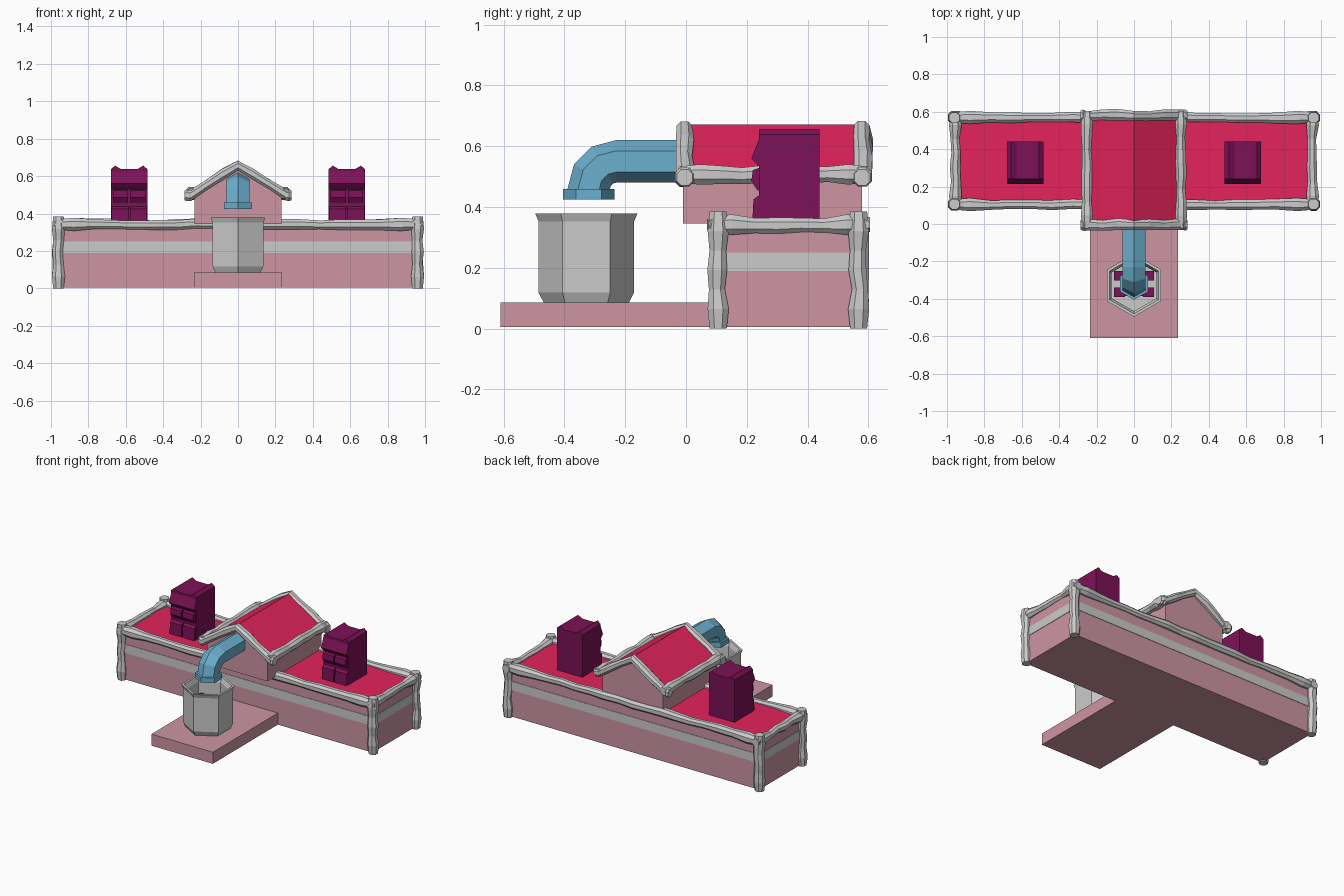
import bpy, bmesh, math, random
from mathutils import Vector

if "Cube" in bpy.data.objects:
    bpy.data.objects.remove(bpy.data.objects["Cube"])

random.seed(7)


def colour(name, *rgb):
    m = bpy.data.materials.new(name)
    m.diffuse_color = [(c / 255) ** 2.2 for c in rgb] + [1]
    m.use_nodes = True
    m.node_tree.nodes["Principled BSDF"].inputs["Base Color"].default_value = m.diffuse_color
    return m


PINK = colour("pink", 203, 148, 162)
RED = colour("red", 226, 40, 92)
PURPLE = colour("purple", 124, 24, 88)
BLUE = colour("blue", 108, 174, 205)


def loft(name, rings, mat=None):
    """Skin a list of equal-length point rings and cap both ends."""
    bm = bmesh.new()
    vs = [[bm.verts.new(p) for p in ring] for ring in rings]
    n = len(vs[0])
    for a, b in zip(vs, vs[1:]):
        for i in range(n):
            j = (i + 1) % n
            bm.faces.new((a[i], a[j], b[j], b[i]))
    bm.faces.new(vs[0][::-1])
    bm.faces.new(vs[-1])
    bmesh.ops.recalc_face_normals(bm, faces=bm.faces)
    me = bpy.data.meshes.new(name)
    bm.to_mesh(me)
    bm.free()
    ob = bpy.data.objects.new(name, me)
    bpy.context.collection.objects.link(ob)
    if mat:
        me.materials.append(mat)
    return ob


def extrude_y(name, profile, y0, y1, mat=None):
    return loft(name, [[(x, y, z) for x, z in profile] for y in (y0, y1)], mat)


def extrude_x(name, profile, x0, x1, mat=None):
    return loft(name, [[(x, y, z) for y, z in profile] for x in (x0, x1)], mat)


def box(name, x0, x1, y0, y1, z0, z1, mat=None):
    return extrude_y(name, [(x0, z0), (x1, z0), (x1, z1), (x0, z1)], y0, y1, mat)


X, Y, Z = Vector((1, 0, 0)), Vector((0, 1, 0)), Vector((0, 0, 1))
SECTION = [(1, .45), (.45, 1), (-.45, 1), (-1, .45),
           (-1, -.45), (-.45, -1), (.45, -1), (1, -.45)]


def beam(name, points, u, v, r, steps, flare=1.2):
    """Rough hewn beam along a polyline with section axes u and v."""
    pts = [Vector(p) for p in points]
    path = [a.lerp(b, i / steps) for a, b in zip(pts, pts[1:]) for i in range(steps)]
    path.append(pts[-1])
    rings = []
    for k, p in enumerate(path):
        end = k in (0, len(path) - 1)
        near = k in (1, len(path) - 2)
        s = r * (0.9 if end else flare if near else random.uniform(.82, 1.08))
        c = p if end or near else p + (u * random.uniform(-1, 1) + v * random.uniform(-1, 1)) * r * .15
        rings.append([c + u * a * s + v * b * s for a, b in SECTION])
    return loft(name, rings)


# Main hall, band, flat roof and front platform
box("hall_walls", -.96, .96, .10, .572, .005, .335, PINK)
box("hall_band", -.963, .963, .097, .575, .19, .25)
box("hall_roof", -.955, .955, .105, .567, .33, .345, RED)
box("platform", -.235, .235, -.61, .11, .005, .085, PINK)

# Rough trim round the hall
for y, n in ((.104, "front"), (.57, "back")):
    beam(n + "_roof_trim", [(-.985, y, .342), (.985, y, .342)], Y, Z, .028, 18, 1.25)
for s, n in ((-1, "left"), (1, "right")):
    beam(n + "_roof_trim", [(s * .955, .075, .342), (s * .955, .605, .342)], X, Z, .027, 7, 1.25)
    for y, m in ((.106, "front"), (.568, "back")):
        beam(f"{n}_{m}_post", [(s * .96, y, 0), (s * .96, y, .385)], X, Y, .031, 6, 1.12)

# Gabled upper house
extrude_y("upper_walls", [(-.232, .345), (.232, .345), (.232, .49), (0, .64), (-.232, .49)],
          -.01, .58, PINK)
extrude_y("gable_roof", [(-.255, .505), (0, .672), (.255, .505), (.24, .485), (0, .635), (-.24, .485)],
          0, .572, RED)
for y, n in ((-.004, "front"), (.58, "back")):
    beam(n + "_gable_trim", [(-.285, y, .497), (-.25, y, .502), (0, y, .659), (.25, y, .502), (.285, y, .497)],
         Y, Z, .029, 3, 1.1)
for s, n in ((-1, "left"), (1, "right")):
    beam(n + "_eave_trim", [(s * .25, -.025, .507), (s * .25, .605, .507)], X, Z, .028, 9, 1.2)


# Carved chimneys with blocky fronts
def side(cx, hw, prof, n):
    extrude_x(n, prof, cx - hw, cx + hw, PURPLE)


for s, n in ((-1, "left"), (1, "right")):
    c = s * .582
    top = [(c + a, z) for a, z in ((-.097, .34), (.097, .34), (.097, .638), (.075, .656),
                                   (.045, .638), (-.045, .638), (-.075, .656), (-.097, .638))]
    extrude_y(n + "_chimney", top, .24, .44, PURPLE)
    side(c, .097, [(.245, .635), (.215, .56), (.238, .535), (.245, .535)], n + "_chimney_brow")
    for t in (-1, 1):
        side(c + t * .046, .041, [(.245, .53), (.22, .522), (.215, .485), (.235, .455), (.245, .455)],
             n + "_chimney_block")
        side(c + t * .049, .045, [(.245, .442), (.222, .425), (.218, .345), (.245, .345)],
             n + "_chimney_foot")


# Six-sided pipe, bending down into a flanged spout
def hexagon(cx, cy, r, z):
    return [(cx + r * math.sin(i * math.pi / 3), cy + r * math.cos(i * math.pi / 3), z) for i in range(6)]


def bend_ring(y, angle):
    ring = []
    for i in range(6):
        w, h = .07 * math.sin(i * math.pi / 3), .09 + .07 * math.cos(i * math.pi / 3)
        ring.append((w, y - h * math.sin(angle), .46 + h * math.cos(angle)))
    return ring


rings = [bend_ring(.02, 0)] + [bend_ring(-.23, math.radians(a)) for a in (0, 30, 60, 90)]
# flange: same vertex order as the bend, whose first point faces -y
for r, z in ((.085, .46), (.085, .425), (.06, .425), (.06, .455)):
    rings.append([(x, -.64 - y, z) for x, y, z in hexagon(0, -.32, r, z)])
loft("pipe", rings, BLUE)

# Six-sided hollow vat with its contents
loft("vat", [hexagon(0, -.328, r, z) for r, z in (
    (.14, .085), (.157, .118), (.157, .352), (.168, .378), (.152, .378), (.138, .345), (.138, .22))])
box("vat_core", -.065, .065, -.385, -.265, .215, .25, PURPLE)
for sx in (-1, 1):
    for y in (-.277, -.365):
        box("vat_block", sx * .078 - .03, sx * .078 + .03, y - .026, y + .026, .215, .268, PURPLE)
